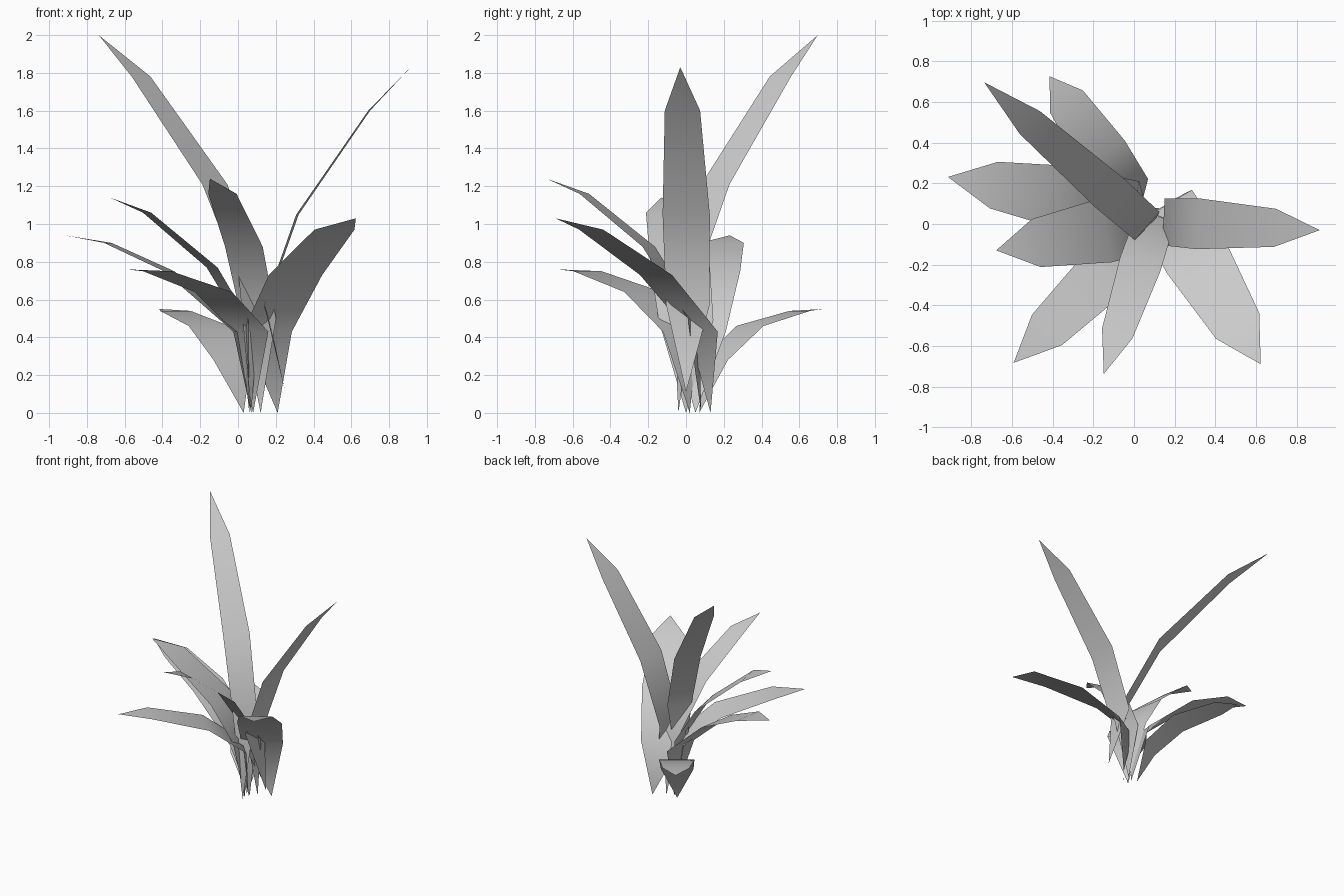
import bpy
import bmesh
from math import radians, cos, sin
from mathutils import Vector

default_cube = bpy.data.objects.get("Cube")
if default_cube:
    bpy.data.objects.remove(default_cube, do_unlink=True)

# One plain grey for the whole plant
leaf_grey = bpy.data.materials.new("leaf_grey")
leaf_grey.use_nodes = True
colour = (0.6, 0.6, 0.6, 1.0)
leaf_grey.diffuse_color = colour
leaf_grey.node_tree.nodes["Principled BSDF"].inputs["Base Color"].default_value = colour

# Width of the blade at its lower, middle and upper joints
TAPER = (0.92, 1.0, 0.75)


def make_leaf(name, root, crown, heading, width, reach, heights):
    """Folded strip: pointed root, three cross edges, pointed tip."""
    angle = radians(heading)
    forward = Vector((cos(angle), sin(angle), 0))
    side = Vector((-sin(angle), cos(angle), 0))
    centre = Vector((crown[0], crown[1], 0))
    spine = [centre + forward * r + Vector((0, 0, z))
             for r, z in zip((0,) + reach, heights)]

    bm = bmesh.new()
    root_vert = bm.verts.new(root)
    rows = []
    for point, taper in zip(spine, TAPER):
        half = side * (width * taper / 2)
        rows.append((bm.verts.new(point + half), bm.verts.new(point - half)))
    tip_vert = bm.verts.new(spine[-1])

    bm.faces.new((root_vert, rows[0][1], rows[0][0]))
    for (left_a, right_a), (left_b, right_b) in zip(rows, rows[1:]):
        bm.faces.new((left_a, right_a, right_b, left_b))
    bm.faces.new((rows[-1][0], rows[-1][1], tip_vert))
    for face in bm.faces:
        face.smooth = True

    mesh = bpy.data.meshes.new(name)
    bm.to_mesh(mesh)
    bm.free()
    mesh.materials.append(leaf_grey)
    leaf = bpy.data.objects.new(name, mesh)
    bpy.context.collection.objects.link(leaf)
    return leaf


# Tall upright leaves
make_leaf("tall_back_leaf", root=(0.07, -0.04, 0), crown=(0.065, -0.01),
          heading=138.6, width=0.2,
          reach=(0.25, 0.77, 1.07), heights=(0.72, 1.21, 1.78, 2.0))
make_leaf("tall_left_leaf", root=(0.25, 0, 0.11), crown=(0.145, 0.01),
          heading=-3, width=0.25,
          reach=(0.17, 0.55, 0.77), heights=(0.57, 1.05, 1.6, 1.83))

# Front leaves
make_leaf("front_leaf", root=(0.12, 0.08, 0), crown=(0.11, 0.04),
          heading=251.6, width=0.21,
          reach=(0.25, 0.61, 0.82), heights=(0.5, 0.88, 1.16, 1.24))
make_leaf("front_left_leaf", root=(0.21, 0.13, 0), crown=(0.155, 0.09),
          heading=-59, width=0.33,
          reach=(0.29, 0.69, 0.91), heights=(0.43, 0.73, 0.97, 1.03))
make_leaf("front_right_leaf", root=(0.08, 0.02, 0), crown=(0.07, -0.03),
          heading=224.6, width=0.28,
          reach=(0.28, 0.7, 0.93), heights=(0.43, 0.64, 0.75, 0.76))

# Right-hand leaves
make_leaf("low_right_leaf", root=(0.07, 0.05, 0), crown=(0, 0.07),
          heading=170, width=0.31,
          reach=(0.37, 0.7, 0.93), heights=(0.43, 0.75, 0.9, 0.94))
make_leaf("high_right_leaf", root=(0.06, 0, 0), crown=(0.03, 0),
          heading=190.4, width=0.32,
          reach=(0.17, 0.52, 0.72), heights=(0.49, 0.77, 1.06, 1.14))

# Low drooping leaf at the back
make_leaf("back_leaf", root=(0.03, 0.07, 0), crown=(-0.03, 0.155),
          heading=124, width=0.26,
          reach=(0.22, 0.54, 0.69), heights=(0.28, 0.46, 0.54, 0.55))
